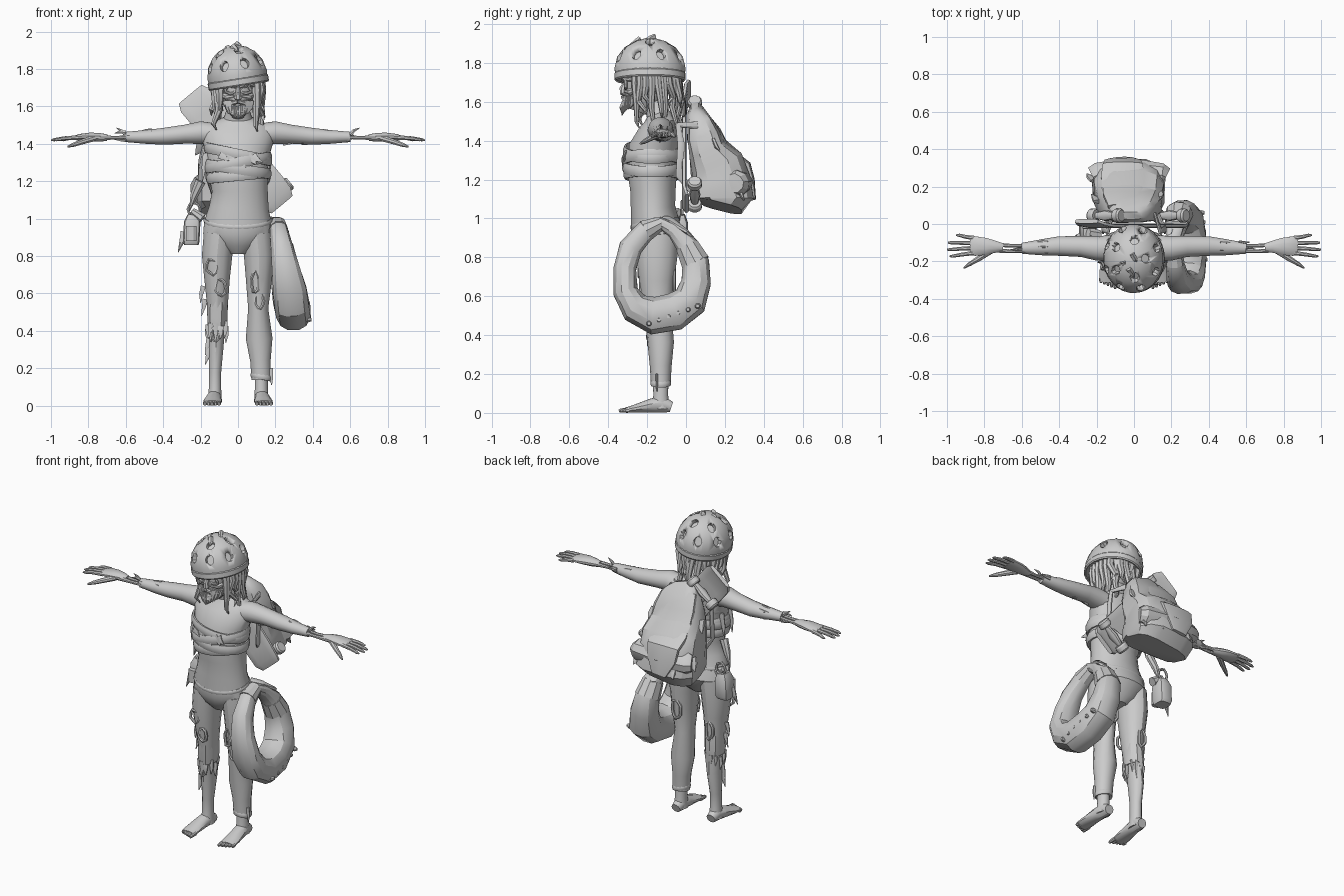
import bpy, bmesh, math, random
from mathutils import Vector, Matrix

random.seed(4)
X, Y, Z = Vector((1, 0, 0)), Vector((0, 1, 0)), Vector((0, 0, 1))
SIDES = (-1, 1)
grey = bpy.data.materials.new("plain_grey")
grey.diffuse_color = (0.6, 0.6, 0.6, 1)

def finish(name, bm, matrix=None):
    bmesh.ops.recalc_face_normals(bm, faces=bm.faces)
    bm.transform(matrix or Matrix())
    me = bpy.data.meshes.new(name)
    bm.to_mesh(me)
    bm.free()
    me.materials.append(grey)
    ob = bpy.data.objects.new(name, me)
    bpy.context.collection.objects.link(ob)
    bpy.ops.object.select_all(action='DESELECT')
    ob.select_set(True)
    bpy.context.view_layer.objects.active = ob
    bpy.ops.object.shade_smooth_by_angle()
    return ob

def tubes(name, paths, n=12, hint=Y, e=1.0, closed=False, matrix=None, rough=0.0):
    """Skin paths of (x, y, z, half_side, half_up) with super-elliptical rings."""
    bm = bmesh.new()
    for p in paths:
        c, k, rings = [Vector(q[:3]) for q in p], len(p), []
        for i in range(k):
            t = c[(i + 1) % k] - c[i - 1] if closed else c[min(i + 1, k - 1)] - c[max(i - 1, 0)]
            side = hint.cross(t).normalized()
            up = t.normalized().cross(side)
            ring = []
            for j in range(n):
                a, r = 2 * math.pi * (j + 0.5) / n, 1 + random.uniform(-rough, rough)
                u, v = [math.copysign(abs(f) ** e, f) * r for f in (math.cos(a), math.sin(a))]
                ring.append(bm.verts.new(c[i] + side * u * p[i][3] + up * v * p[i][4]))
            rings.append(ring)
        for i in range(k if closed else k - 1):
            r, s = rings[i], rings[(i + 1) % k]
            for j in range(n):
                bm.faces.new((r[j], r[(j + 1) % n], s[(j + 1) % n], s[j]))
        if not closed:
            bm.faces.new(rings[0])
            bm.faces.new(rings[-1])
    return finish(name, bm, matrix)

def shred(base, tip, w, t=0.006):
    """Pointed strip of torn cloth or skin."""
    b, q = Vector(base), Vector(tip)
    m = b.lerp(q, 0.5) + Vector([random.uniform(-.006, .006) for _ in range(3)])
    return [(*b, w, t), (*m, w * .75, t), (*q, .002, .002)]

def hoop(cx, cy, cz, rx, ry, r, h, tilt=0.0, n=24, sag=0.0):
    """Horizontal band, tilted sideways and sagging at the front."""
    cs = [(math.cos(2 * math.pi * i / n), math.sin(2 * math.pi * i / n)) for i in range(n)]
    return [(cx + rx * u, cy + ry * v, cz + tilt * u + sag * min(0, v), r, h) for u, v in cs]

def slit(c, rx, rz, r, n=9):
    """Upright ragged oval rim facing the front."""
    out = []
    for i in range(n):
        a, k = 2 * math.pi * i / n, random.uniform(.8, 1.15)
        out.append((c[0] + rx * k * math.cos(a), c[1], c[2] + rz * k * math.sin(a), r, r))
    return out

# Body
tubes("torso", [[(0, -.155, .81, .05, .06), (0, -.155, .85, .12, .1), (0, -.15, .92, .188, .133), (0, -.16, .98, .182, .125),
                 (.005, -.17, 1.06, .16, .115), (.01, -.17, 1.15, .15, .118), (0, -.175, 1.25, .16, .13), (0, -.165, 1.36, .175, .13),
                 (0, -.14, 1.44, .2, .105), (0, -.13, 1.5, .17, .085), (0, -.145, 1.54, .075, .06), (0, -.17, 1.62, .05, .055)]], 24)
tubes("chest_wrap", [hoop(0, -.175, z, rx, ry, .012, .03, t) for z, rx, ry, t in
                     ((1.23, .158, .136, .015), (1.265, .167, .143, -.025), (1.3, .17, .145, .03), (1.345, .172, .138, -.035))], 8, Z, closed=True)
tubes("wrap_tatters", [shred((x, -.31, 1.34), (x + .05, -.325, 1.27 + abs(x) * .4), .022) for x in (-.1, -.06, -.01, .05, .08)]
      + [shred((-.17, y, 1.35), (-.19, y, 1.2), .02) for y in (-.2, -.12)], 6)
tubes("waistband", [hoop(0, -.16, .995, .18, .121, .006, .012, sag=.04)], 8, Z, closed=True)

# Legs, trouser hem and feet
tubes("right_leg", [[(-.1, -.15, .92, .085, .11), (-.112, -.15, .8, .083, .105), (-.112, -.15, .68, .07, .09), (-.11, -.145, .55, .058, .072),
                     (-.112, -.135, .44, .045, .06), (-.118, -.125, .32, .042, .058), (-.122, -.13, .18, .033, .04),
                     (-.123, -.13, .09, .034, .038), (-.125, -.13, .02, .04, .05)]], 14)
tubes("left_leg", [[(.1, -.15, .92, .085, .11), (.112, -.15, .8, .082, .105), (.112, -.15, .68, .072, .09), (.108, -.145, .52, .055, .07),
                    (.113, -.13, .36, .073, .068), (.12, -.13, .24, .056, .056), (.124, -.13, .14, .053, .05)],
                   [(.124, -.13, .2, .035, .04), (.125, -.13, .09, .036, .038), (.125, -.13, .02, .04, .05)]], 14)
tubes("left_hem", [hoop(.124, -.13, .155, .05, .047, .007, .016, -.01, 14)], 8, Z, closed=True)
feet, toes = [], []
for s in SIDES:
    x = s * .125
    feet.append([(x, -.075, .03, .03, .028), (x, -.12, .045, .038, .045), (x + s * .006, -.18, .037, .042, .037),
                 (x + s * .012, -.26, .022, .05, .022), (x + s * .014, -.31, .014, .048, .014)])
    for i in range(5):
        tx, ty = x + s * (-.024 + i * .019), i * .008
        toes.append([(tx, -.29, .014, .011, .014), (tx, ty - .335, .012, .01, .012), (tx, ty - .345, .009, .006, .008)])
tubes("feet", feet, 12, Z)
tubes("toes", toes, 8, Z)

# Torn cloth and wounds on the legs
tubes("torn_hem", [[(-.11, -.145, .56, .06, .074), (-.112, -.14, .47, .056, .07), (-.113, -.137, .43, .052, .068)]], 11, rough=.06)
rags = []
for i in range(11):
    a, z = 2 * math.pi * i / 11, random.uniform(.42, .46)
    p = Vector((-.113 + .048 * math.cos(a), -.138 + .062 * math.sin(a), z))
    rags.append(shred(p, p - Z * random.uniform(.06, .13), .018))
for x, z, dx in ((-.185, .64, -.015), (-.175, .57, -.02), (-.155, .36, -.02), (-.155, .31, -.02), (.172, .2, .008)):
    rags.append(shred((x, -.15, z), (x + dx, -.15, z - .09), .016))
tubes("leg_rags", rags, 6)
tubes("leg_wounds", [slit(c, rx, rz, .009) for c, rx, rz in
                     (((-.14, -.24, .74), .03, .04), ((-.09, -.23, .63), .03, .045), ((.09, -.234, .66), .022, .06), ((.115, -.214, .56), .022, .045),
                      ((-.12, -.19, .38), .02, .04), ((-.12, -.07, .6), .026, .06), ((.11, -.06, .68), .03, .07))], 6, closed=True)

# Arms, bare forearm bones and hands
arms, bones, hands, fingers, skin = [], [], [], [], []
for s in SIDES:
    arms.append([(s * .12, -.13, 1.45, .06, .07), (s * .2, -.13, 1.46, .062, .065), (s * .28, -.12, 1.452, .052, .056),
                 (s * .4, -.118, 1.44, .046, .052), (s * .5, -.125, 1.437, .037, .042), (s * .6, -.13, 1.437, .028, .029)])
    for y in (-.146, -.116):
        bones.append([(s * .56, y, 1.437, .012, .012), (s * .65, y, 1.433, .01, .01), (s * .75, y + .005, 1.432, .015, .013)])
    hands.append([(s * .7, -.125, 1.433, .018, .022), (s * .74, -.122, 1.435, .024, .033), (s * .79, -.12, 1.437, .024, .047),
                  (s * .85, -.118, 1.435, .018, .054), (s * .875, -.118, 1.432, .012, .048)])
    for y0, y1, tip in ((-.075, -.06, .95), (-.102, -.1, .995), (-.128, -.137, 1.0), (-.155, -.172, .985)):
        fingers.append([(s * .855, y0, 1.434, .013, .013), (s * (tip + .86) / 2, (y0 + y1) / 2, 1.43, .011, .011),
                        (s * (tip - .015), y1, 1.422, .009, .009), (s * tip, y1, 1.419, .004, .005)])
    fingers.append([(s * .77, -.145, 1.43, .017, .018), (s * .83, -.185, 1.412, .015, .015),
                    (s * .88, -.215, 1.395, .012, .011), (s * .91, -.235, 1.385, .005, .005)])
    for i in range(14):
        a, x = random.uniform(0, 6.28), random.choice((.24, .34, .46, .56, .6))
        r = .066 - .065 * x
        p = Vector((s * x, -.122 + r * math.cos(a), 1.442 + r * .85 * math.sin(a)))
        skin.append(shred(p, p + Vector((s * .06, -.004 * math.cos(a), -.004 * math.sin(a))), .012))
    skin.append(shred((s * .6, -.13, 1.45), (s * .65, -.135, 1.485), .012))
for name, paths, n in (("arms", arms, 14), ("forearm_bones", bones, 8), ("hands", hands, 12), ("fingers", fingers, 8), ("arm_shreds", skin, 6)):
    tubes(name, paths, n)

# Head, face and beard
tubes("head", [[(0, -.25, 1.55, .035, .05), (0, -.235, 1.59, .068, .085), (0, -.215, 1.65, .09, .11), (0, -.2, 1.72, .105, .125),
                (0, -.19, 1.8, .1, .125)]], 18)
tubes("eye_rims", [slit((s * .042, -.31, 1.69), .028, .022, .009, 12) for s in SIDES], 8, closed=True)
tubes("brows", [[(s * .008, -.325, 1.705, .01, .01), (s * .045, -.315, 1.72, .014, .014), (s * .085, -.275, 1.712, .01, .01)] for s in SIDES], 8, Z)
tubes("nose", [[(0, -.31, 1.7, .011, .012), (0, -.325, 1.67, .016, .018), (0, -.325, 1.645, .02, .018), (0, -.31, 1.635, .01, .01)]], 8)
tubes("cheekbones", [[(s * .02, -.312, 1.655, .008, .01), (s * .06, -.287, 1.65, .016, .018), (s * .09, -.24, 1.665, .01, .012)] for s in SIDES], 8, Z)
beard = []
for i in range(15):
    a = math.radians(-155 + i * 130 / 14)
    x, y = .075 * math.cos(a), -.245 + .07 * math.sin(a)
    beard.append(shred((x, y, 1.63 if abs(x) > .03 else 1.6), (x * .8, y - .015, 1.53 + abs(x) * .5), .019, .016))
tubes("beard", beard, 6)
tubes("moustache", [[(s * .003, -.325, 1.625, .012, .01), (s * .035, -.315, 1.615, .011, .012), (s * .06, -.29, 1.585, .004, .005)] for s in SIDES], 6, Z)

# Long matted hair clumps round the sides and back
hair = []
for i in range(21):
    a = math.radians(-38 + i * 256 / 20)
    c, q = math.cos(a), math.sin(a)
    end, j, k = random.uniform(1.44, 1.58), random.uniform(-.02, .02), random.uniform(-.02, .02)
    hair.append([(.115 * c, -.18 + .13 * q, 1.77, .026, .022), (.125 * c + k * q, -.175 + .14 * q, 1.69, .026, .02),
                 (.12 * c + j * q, -.17 + .14 * q + k, (1.69 + end) / 2, .02, .016),
                 (.128 * c + j, -.165 + .135 * q + j, end + .03, .013, .01), (.133 * c - k, -.16 + .135 * q + k, end, .003, .003)])
tubes("hair", hair, 7)

# Helmet with vent holes, tilted to one side
pivot = Vector((0, -.185, 1.74))
lean = Matrix.Translation(pivot) @ Matrix.Rotation(math.radians(-9), 4, 'Y') @ Matrix.Translation(-pivot)
helmet = tubes("helmet", [[(0, -.185, 1.715, .155, .175), (0, -.185, 1.77, .162, .184), (0, -.185, 1.83, .148, .17), (0, -.185, 1.88, .115, .132),
                           (0, -.185, 1.91, .075, .085), (0, -.185, 1.928, .02, .025)]], 28, matrix=lean)
bm = bmesh.new()
for el, count, off in ((22, 8, 20), (54, 5, 0)):
    for i in range(count):
        az, e = math.radians(off + 360 * i / count), math.radians(el)
        d = Vector((math.cos(az) * math.cos(e), math.sin(az) * math.cos(e), math.sin(e)))
        pos = Vector((d.x * .16, -.185 + d.y * .183, 1.765 + d.z * .165))
        m = Matrix.Translation(pos) @ d.to_track_quat('Z', 'Y').to_matrix().to_4x4() @ Matrix.Diagonal((1, 1.25, 1, 1))
        bmesh.ops.create_cone(bm, cap_ends=True, segments=9, radius1=.023, radius2=.027, depth=.06, matrix=m)
cutter = finish("vent_cutter", bm, lean)
cutter.hide_render = True
mod = helmet.modifiers.new("vents", 'BOOLEAN')
mod.operation, mod.object = 'DIFFERENCE', cutter
bpy.context.view_layer.objects.active = helmet
bpy.ops.object.modifier_apply(modifier="vents")
bpy.data.objects.remove(cutter)
tubes("helmet_rim", [hoop(0, -.185, 1.73, .158, .178, .006, .022, 0, 28)], 6, Z, .6, closed=True, matrix=lean)
tubes("helmet_cracks", [shred((x, y, z), (x + .03, y - .05, z - .025), .02, .014) for x, y, z in
                        ((-.06, -.2, 1.915), (-.09, -.26, 1.865), (-.03, -.24, 1.92), (-.1, -.18, 1.88), (-.01, -.16, 1.932))], 6)

# Skateboard slung diagonally across the back
d, w, mid = Vector((.64, 0, -.77)), Vector((.77, 0, .64)), Vector((-.01, -.01, 1.37))
tubes("board_deck", [[(*(mid + d * k + Y * dy), h, .012) for k, dy, h in
                      ((-.38, .025, .08), (-.34, .01, .1), (-.26, 0, .1), (.26, 0, .1), (.34, .0, .095), (.38, .015, .075))]], 12, Y, .4)
axles = [mid + d * k + Y * .055 for k in (-.22, .32)]
tubes("board_trucks", [[(*(c + w * q), a, b) for q, a, b in ((-.1, .011, .011), (0, .02, .03), (.1, .011, .011))] for c in axles], 10)
tubes("board_wheels", [[(*(c + w * s * q), r, r) for q, r in ((.065, .032), (.075, .038), (.1, .038), (.11, .03))] for c in axles for s in SIDES], 14)

# Backpack with flap, bedroll and straps
tubes("backpack", [[(-.025, .18, 1.06, .18, .11), (-.03, .19, 1.1, .2, .155), (-.03, .18, 1.2, .195, .15), (-.03, .155, 1.28, .185, .14),
                    (-.025, .11, 1.36, .175, .1), (-.02, .09, 1.43, .155, .09), (-.02, .07, 1.5, .13, .065),
                    (-.02, .05, 1.55, .1, .045), (-.01, .045, 1.58, .06, .02)]], 12, e=.6, rough=.045)
tubes("pack_flap", [[(-.05, .09, 1.53, .09, .02), (-.06, .16, 1.45, .11, .02), (-.06, .2, 1.37, .11, .02), (-.06, .25, 1.325, .12, .02),
                     (-.06, .315, 1.275, .11, .02), (-.06, .335, 1.2, .1, .018), (-.05, .35, 1.1, .05, .01)]], 10, Y, .6)
tubes("bedroll", [[(x, y, 1.18, r, r + .005) for x, y, r in
                   ((-.22, .25, .05), (-.2, .26, .065), (-.03, .275, .075), (.15, .26, .065), (.17, .25, .05))]], 9, rough=.08)
tubes("pack_tatters", [shred((x, y, z), (x * 1.2, y + .04, z - .06), .035, .012) for x, y, z in
                       ((-.21, .23, 1.2), (-.19, .12, 1.4), (.14, .26, 1.15), (.12, .14, 1.4), (-.12, .3, 1.15), (.05, .3, 1.15))], 6)
tubes("pack_straps", [[(s * x, y, z, .02, .01) for x, y, z in
                       ((.11, .06, 1.48), (.14, -.04, 1.48), (.165, -.025, 1.38), (.165, -.035, 1.22), (.12, .07, 1.1))] for s in SIDES], 8, X)

# Hip pouch with carrying loop
tubes("hip_pouch", [[(-.25, -.04, .86, .04, .04), (-.25, -.04, .88, .045, .05), (-.245, -.04, .98, .045, .05), (-.24, -.04, 1.02, .03, .035)]], 12, e=.5)
tubes("pouch_details", [[(-.25, -.1, .88, .03, .02), (-.25, -.1, .96, .03, .02)], shred((-.29, -.06, .93), (-.32, -.07, .82), .018, .01),
                        shred((-.2, -.1, 1.2), (-.26, -.08, 1.04), .03, .02), [(-.19, -.06, 1.0, .03, .03), (-.245, -.05, 1.04, .02, .03)]], 8)
tubes("pouch_loop", [slit((-.235, -.02, 1.05), .03, .04, .008, 10)], 6, closed=True)

# Sagging swim-ring hanging from the left hip: (y, z, radial half-width)
ring = []
for y, z, a in ((-.13, .975, .035), (-.21, .935, .055), (-.285, .85, .062), (-.315, .74, .06), (-.31, .62, .066), (-.26, .54, .083), (-.17, .5, .1),
                (-.06, .52, .1), (.02, .575, .092), (.052, .67, .078), (.05, .77, .072), (.005, .86, .058), (-.06, .935, .04)):
    f = min(1, (1 - z) / .4)
    ring.append((.205 + .075 * f + max(0, .58 - z) * .2 - .15 * max(0, y), y, z, a, .04 + .055 * f))
tubes("hanging_ring", [ring], 12, X, .9, closed=True)
tubes("ring_studs", [[(x, -.19 + i * .05, .46 + .018 * i, r, r) for x, r in ((.3, .013), (.378 - i * .003, .015), (.393 - i * .003, .009))]
                     for i in range(6)], 8)
tubes("ring_bands", [[(x, y, z, a * 1.08, b * 1.08) for x, y, z, a, b in ring[j:j + 2]] for j in (0, 10)], 10, X)
tubes("ring_strap", [[(.16, -.1, 1.0, .03, .015), (.22, -.07, .985, .03, .015), (.245, .0, .93, .03, .015), (.2, .05, .87, .025, .012)]], 8, Z)
